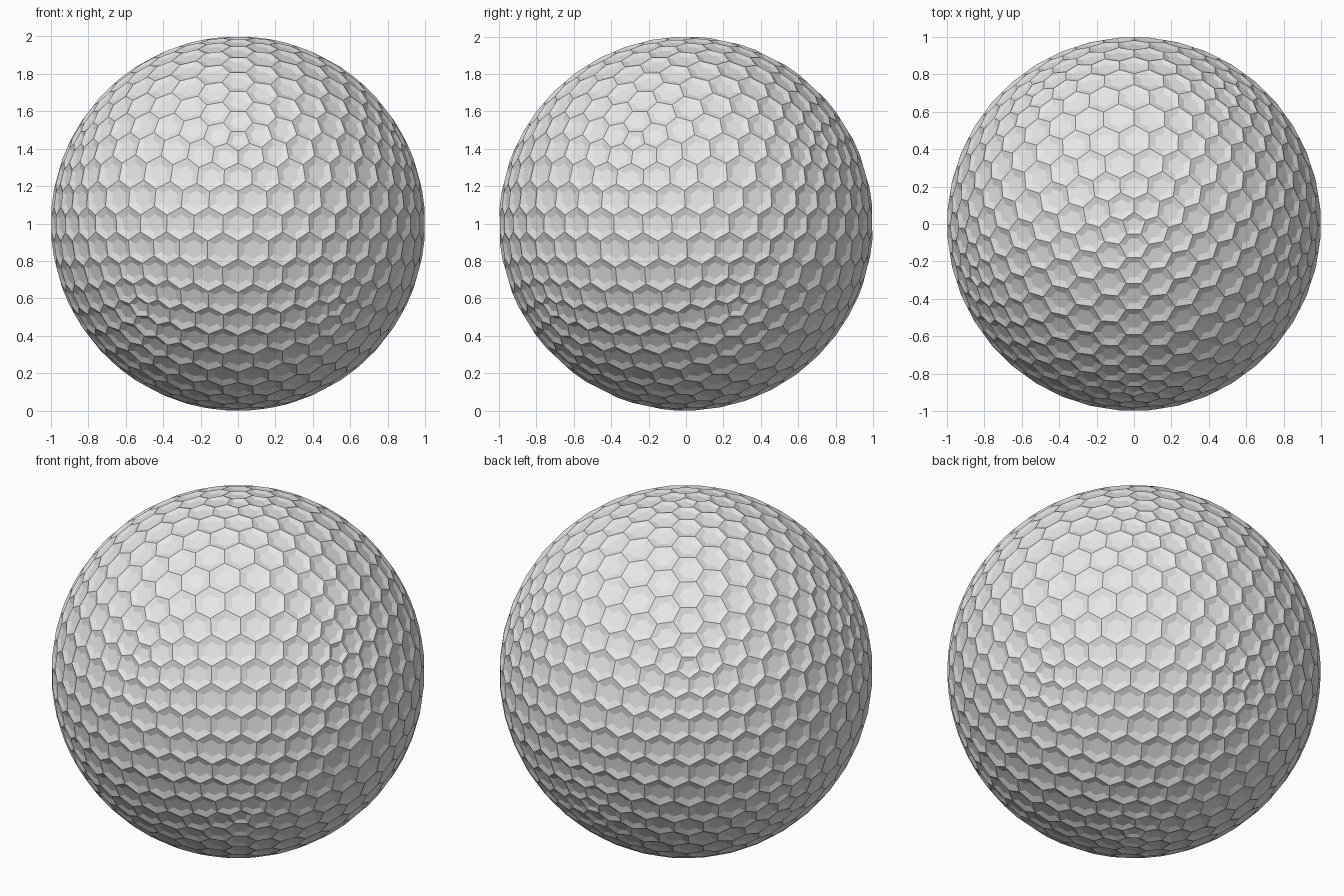
import bpy
import bmesh
import math
from mathutils import Matrix

DEPTH = 0.011       # how far each dimple floor sits below the rim
FLOOR_SCALE = 0.55  # floor size relative to its cell

cube = bpy.data.objects.get("Cube")
if cube:
    bpy.data.objects.remove(cube, do_unlink=True)

# Off-white ball colour
mat = bpy.data.materials.new("off_white")
mat.use_nodes = True
colour = (0.8, 0.8, 0.8, 1)
mat.diffuse_color = colour
bsdf = next(n for n in mat.node_tree.nodes if n.type == 'BSDF_PRINCIPLED')
bsdf.inputs["Base Color"].default_value = colour

# Geodesic guide: each vertex becomes the middle of one dimple
guide = bmesh.new()
bmesh.ops.create_icosphere(guide, subdivisions=4, radius=1,
                           matrix=Matrix.Rotation(math.radians(-18), 4, 'Z'))

# Shared rim corners lie on the sphere, one per guide triangle
ball = bmesh.new()
corners = {f: ball.verts.new(f.calc_center_median().normalized())
           for f in guide.faces}

# Mostly six-sided cells, wound anticlockwise as seen from outside
cells = []
for v in guide.verts:
    n = v.co.normalized()
    u = n.orthogonal().normalized()
    w = n.cross(u)
    ring = sorted((corners[f] for f in v.link_faces),
                  key=lambda c: math.atan2(c.co.dot(w), c.co.dot(u)))
    cells.append((n, ring))

# Each cell has sloping walls down to a flat dimple floor
for n, ring in cells:
    middle = sum((c.co for c in ring), n * 0) / len(ring)
    floor = [ball.verts.new(middle.lerp(c.co, FLOOR_SCALE) - n * DEPTH)
             for c in ring]
    ball.faces.new(floor)
    for i in range(len(ring)):
        j = (i + 1) % len(ring)
        ball.faces.new((ring[i], ring[j], floor[j], floor[i]))

mesh = bpy.data.meshes.new("dimpled_ball")
ball.to_mesh(mesh)
ball.free()
guide.free()
mesh.materials.append(mat)

obj = bpy.data.objects.new("dimpled_ball", mesh)
obj.location.z = 1
bpy.context.collection.objects.link(obj)
